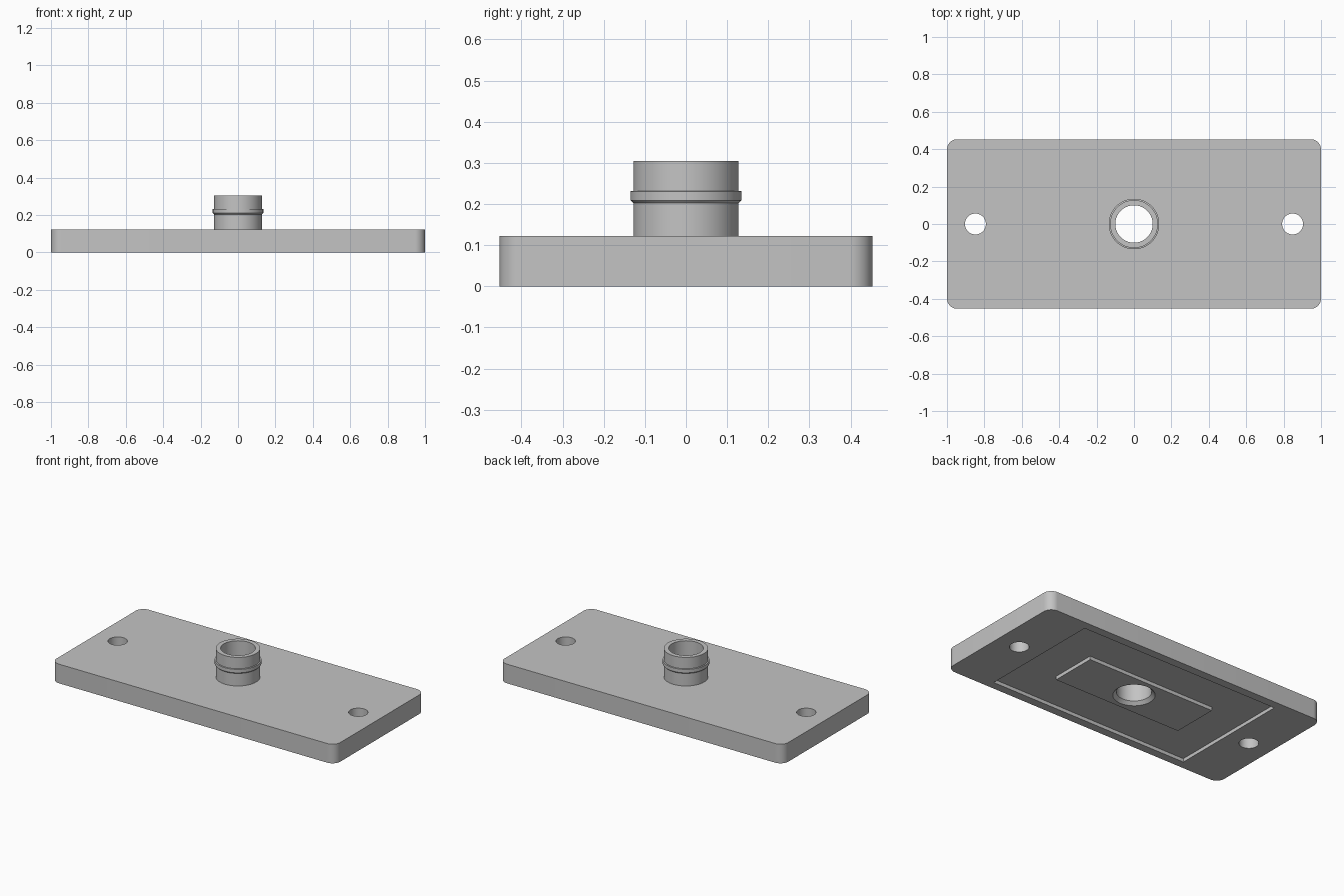
import bpy, bmesh, math

if "Cube" in bpy.data.objects:
    bpy.data.objects.remove(bpy.data.objects["Cube"])

SEG = 64
PLATE_TOP = 0.122
RECESS = 0.022

metal = bpy.data.materials.new("light_grey")
metal.diffuse_color = (0.55, 0.55, 0.55, 1)
metal.use_nodes = True
metal.node_tree.nodes["Principled BSDF"].inputs["Base Color"].default_value = metal.diffuse_color


def make(name, bm):
    bmesh.ops.recalc_face_normals(bm, faces=bm.faces)
    mesh = bpy.data.meshes.new(name)
    bm.to_mesh(mesh)
    bm.free()
    mesh.materials.append(metal)
    ob = bpy.data.objects.new(name, mesh)
    bpy.context.collection.objects.link(ob)
    return ob


def prism(name, outline, z0, z1):
    bm = bmesh.new()
    base = bm.faces.new([bm.verts.new((x, y, z0)) for x, y in outline])
    top = bmesh.ops.extrude_face_region(bm, geom=[base])["geom"]
    verts = [v for v in top if isinstance(v, bmesh.types.BMVert)]
    bmesh.ops.translate(bm, verts=verts, vec=(0, 0, z1 - z0))
    return make(name, bm)


def rect(hx, hy, r=0.0, n=10):
    if r == 0:
        return [(hx, hy), (-hx, hy), (-hx, -hy), (hx, -hy)]
    pts = []
    for k, (sx, sy) in enumerate([(1, 1), (-1, 1), (-1, -1), (1, -1)]):
        for i in range(n + 1):
            a = math.pi / 2 * (k + i / n)
            pts.append((sx * (hx - r) + r * math.cos(a), sy * (hy - r) + r * math.sin(a)))
    return pts


def circle(r, cx=0.0):
    return [(cx + r * math.cos(math.tau * i / SEG), r * math.sin(math.tau * i / SEG))
            for i in range(SEG)]


def lathe(name, profile, cap=False):
    """Revolve (radius, z) points around z, optionally closing both ends."""
    bm = bmesh.new()
    rings = [[bm.verts.new((x, y, z)) for x, y in circle(r)] for r, z in profile]
    for a, b in zip(rings, rings[1:]):
        for i in range(SEG):
            j = (i + 1) % SEG
            bm.faces.new((a[i], a[j], b[j], b[i]))
    if cap:
        bm.faces.new(rings[0])
        bm.faces.new(rings[-1])
    return make(name, bm)


def cut(target, cutter):
    mod = target.modifiers.new("cut", "BOOLEAN")
    mod.operation, mod.solver, mod.object = "DIFFERENCE", "EXACT", cutter
    bpy.context.view_layer.objects.active = target
    bpy.ops.object.modifier_apply(modifier=mod.name)
    bpy.data.objects.remove(cutter)


def smooth(ob):
    bpy.ops.object.select_all(action="DESELECT")
    ob.select_set(True)
    bpy.context.view_layer.objects.active = ob
    bpy.ops.object.shade_smooth_by_angle(angle=math.radians(30))


# Rounded base plate
plate = prism("base_plate", rect(1.0, 0.453, 0.055), 0, PLATE_TOP)

# Shallow rectangular channel underneath, leaving a central pad
channel = prism("channel_cutter", rect(0.70, 0.40), -0.05, RECESS)
cut(channel, prism("pad_cutter", rect(0.45, 0.15), -0.1, 0.1))
cut(plate, channel)

# Screw holes
for side in (-1, 1):
    cut(plate, prism("screw_hole_cutter", circle(0.056, side * 0.848), -0.1, 0.3))

# Central bore with a chamfered mouth on the underside
cut(plate, lathe("bore_cutter", [(0.14, -0.02), (0.12, 0), (0.1, 0.02), (0.1, 0.3)], cap=True))
smooth(plate)

# Hollow spigot with a raised retaining ring
spigot = lathe("spigot", [(0.128, PLATE_TOP), (0.128, 0.202), (0.135, 0.209),
                          (0.135, 0.231), (0.128, 0.232), (0.128, 0.304),
                          (0.1, 0.304), (0.1, PLATE_TOP)])
smooth(spigot)
